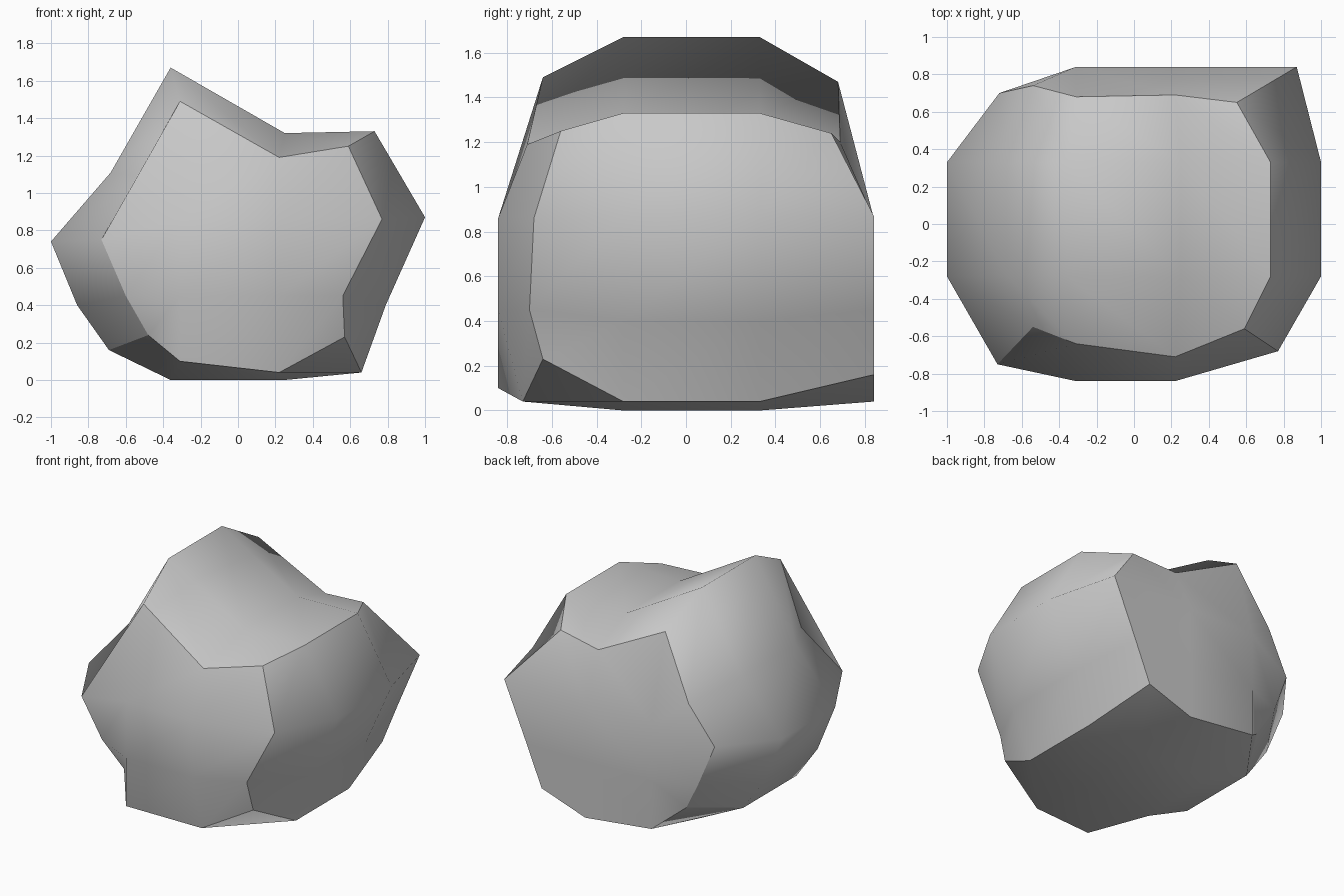
import bpy
import bmesh

old = bpy.data.objects.get("Cube")
if old:
    bpy.data.objects.remove(old, do_unlink=True)


def make_material(name, rgb):
    mat = bpy.data.materials.new(name)
    mat.use_nodes = True
    colour = (*rgb, 1.0)
    mat.diffuse_color = colour
    shader = next(n for n in mat.node_tree.nodes if n.type == "BSDF_PRINCIPLED")
    shader.inputs["Base Color"].default_value = colour
    shader.inputs["Roughness"].default_value = 0.9
    return mat


# Cross-sections, each running bottom, right, top, left from the lower left corner
belly = [(-.69, .16), (-.36, 0), (.25, 0), (.66, .04), (.79, .4), (1, .87),
         (.73, 1.33), (.25, 1.32), (-.36, 1.67), (-.68, 1.11), (-1, .74), (-.86, .4)]
front_rim = [(-.48, -.62, .24), (-.31, -.84, .1), (.22, -.73, .04), (.57, -.64, .23),
             (.56, -.7, .45), (.77, -.68, .86), (.59, -.56, 1.25), (.22, -.71, 1.19),
             (-.31, -.64, 1.49), (-.54, -.55, 1.09), (-.73, -.75, .75), (-.6, -.7, .45)]
back_rim = [(-.48, .68, .24), (-.31, .84, .1), (.22, .84, .04), (.57, .84, .16),
            (.69, .84, .45), (.87, .84, .87), (.55, .65, 1.24), (.22, .69, 1.2),
            (-.31, .68, 1.47), (-.54, .74, 1.03), (-.72, .7, .75), (-.6, .72, .45)]
CORNER_LINES = (0, 3, 6)     # hard lengthwise edges; the upper left one stays soft


def add_cap(bm, ring, y):
    """Close a twelve-point ring with a three by three patch of faces."""
    low_l, low_r, high_r, high_l = [
        bm.verts.new((x, y, z)) for x, z in ((-.31, .45), (.22, .45), (.22, .86), (-.31, .86))]
    rows = [ring[0:4],
            [ring[11], low_l, low_r, ring[4]],
            [ring[10], high_l, high_r, ring[5]],
            ring[9:5:-1]]
    for low, high in zip(rows, rows[1:]):
        for i in range(3):
            bm.faces.new((low[i], low[i + 1], high[i + 1], high[i]))


def build_boulder():
    bm = bmesh.new()
    sections = [front_rim,
                [(x, -.28, z) for x, z in belly],
                [(x, .33, z) for x, z in belly],
                back_rim]
    rings = [[bm.verts.new(p) for p in section] for section in sections]
    count = len(belly)

    # Skin between neighbouring sections
    for a, b in zip(rings, rings[1:]):
        for i in range(count):
            j = (i + 1) % count
            bm.faces.new((a[i], a[j], b[j], b[i]))

    # Front and back patches
    add_cap(bm, rings[0], -.84)
    add_cap(bm, rings[-1], .84)
    bmesh.ops.recalc_face_normals(bm, faces=bm.faces)

    # Smooth sides meeting in hard edges
    for face in bm.faces:
        face.smooth = True
    for ring in (rings[0], rings[-1]):
        for i in range(count):
            bm.edges.get((ring[i], ring[(i + 1) % count])).smooth = False
    for a, b in zip(rings, rings[1:]):
        for i in CORNER_LINES:
            bm.edges.get((a[i], b[i])).smooth = False

    mesh = bpy.data.meshes.new("boulder")
    bm.to_mesh(mesh)
    bm.free()
    mesh.materials.append(make_material("stone_grey", (.58, .58, .58)))
    boulder = bpy.data.objects.new("boulder", mesh)
    bpy.context.collection.objects.link(boulder)
    return boulder


build_boulder()
